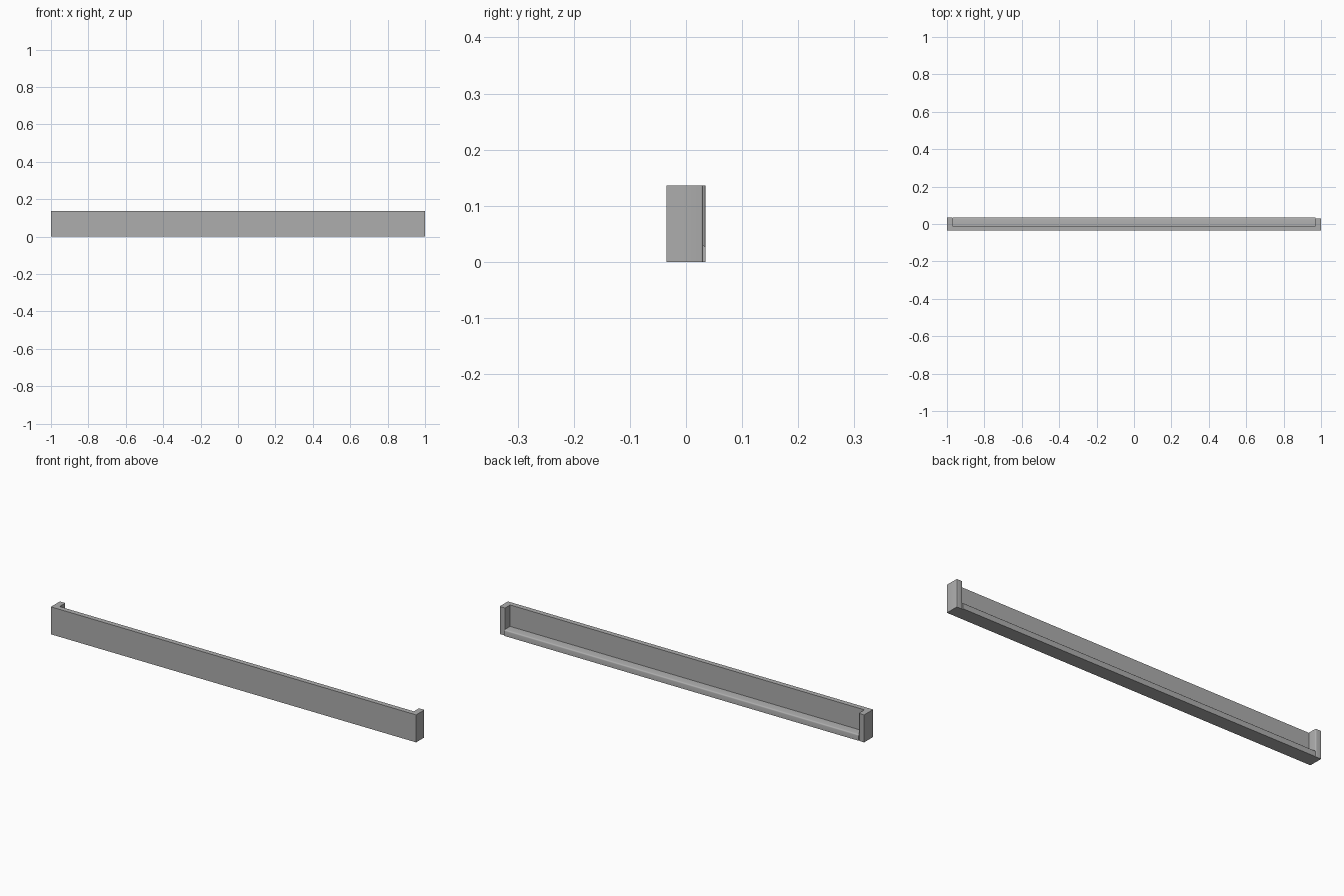
import bpy
import bmesh

cube = bpy.data.objects.get("Cube")
if cube:
    bpy.data.objects.remove(cube, do_unlink=True)

# Single grey finish
grey = bpy.data.materials.new("plain_grey")
grey.use_nodes = True
colour = (0.42, 0.42, 0.42, 1)
grey.diffuse_color = colour
grey.node_tree.nodes["Principled BSDF"].inputs["Base Color"].default_value = colour

HEIGHT = 0.136
FRONT, INNER, BACK = -0.035, -0.01, 0.035
WALL = 0.03


def block(name, low, high, rounded=None, radius=0.006):
    """Box between two corners; edges chosen by rounded(midpoint) are rounded."""
    bm = bmesh.new()
    bmesh.ops.create_cube(bm, size=1)
    for v in bm.verts:
        v.co = [(a + b) / 2 + c * (b - a) for a, b, c in zip(low, high, v.co)]
    if rounded:
        edges = [e for e in bm.edges
                 if rounded((e.verts[0].co + e.verts[1].co) / 2)]
        bmesh.ops.bevel(bm, geom=edges, offset=radius, segments=3,
                        profile=0.5, affect='EDGES')
    mesh = bpy.data.meshes.new(name)
    bm.to_mesh(mesh)
    bm.free()
    mesh.materials.append(grey)
    obj = bpy.data.objects.new(name, mesh)
    bpy.context.collection.objects.link(obj)
    bpy.context.view_layer.objects.active = obj
    obj.select_set(True)
    bpy.ops.object.shade_smooth_by_angle(angle=0.6)
    obj.select_set(False)


def near(a, b):
    return abs(a - b) < 0.001


inside = 1 - WALL

# Long flat face
block("front_panel", (-1, FRONT, 0), (1, INNER, HEIGHT))

# Bottom ledge with a rounded upper back edge
block("bottom_ledge", (-inside, INNER, 0), (inside, BACK, WALL),
      lambda p: near(p.y, BACK) and near(p.z, WALL))

# Returns at both ends, rounded on the inner back edge
block("right_end_wall", (-1, INNER, 0), (-inside, BACK, HEIGHT),
      lambda p: near(p.y, BACK) and near(p.x, -inside))
block("left_end_wall", (inside, INNER, 0), (1, BACK - 0.005, HEIGHT),
      lambda p: near(p.y, BACK - 0.005) and not near(p.x, 1 - WALL / 2),
      0.003)
